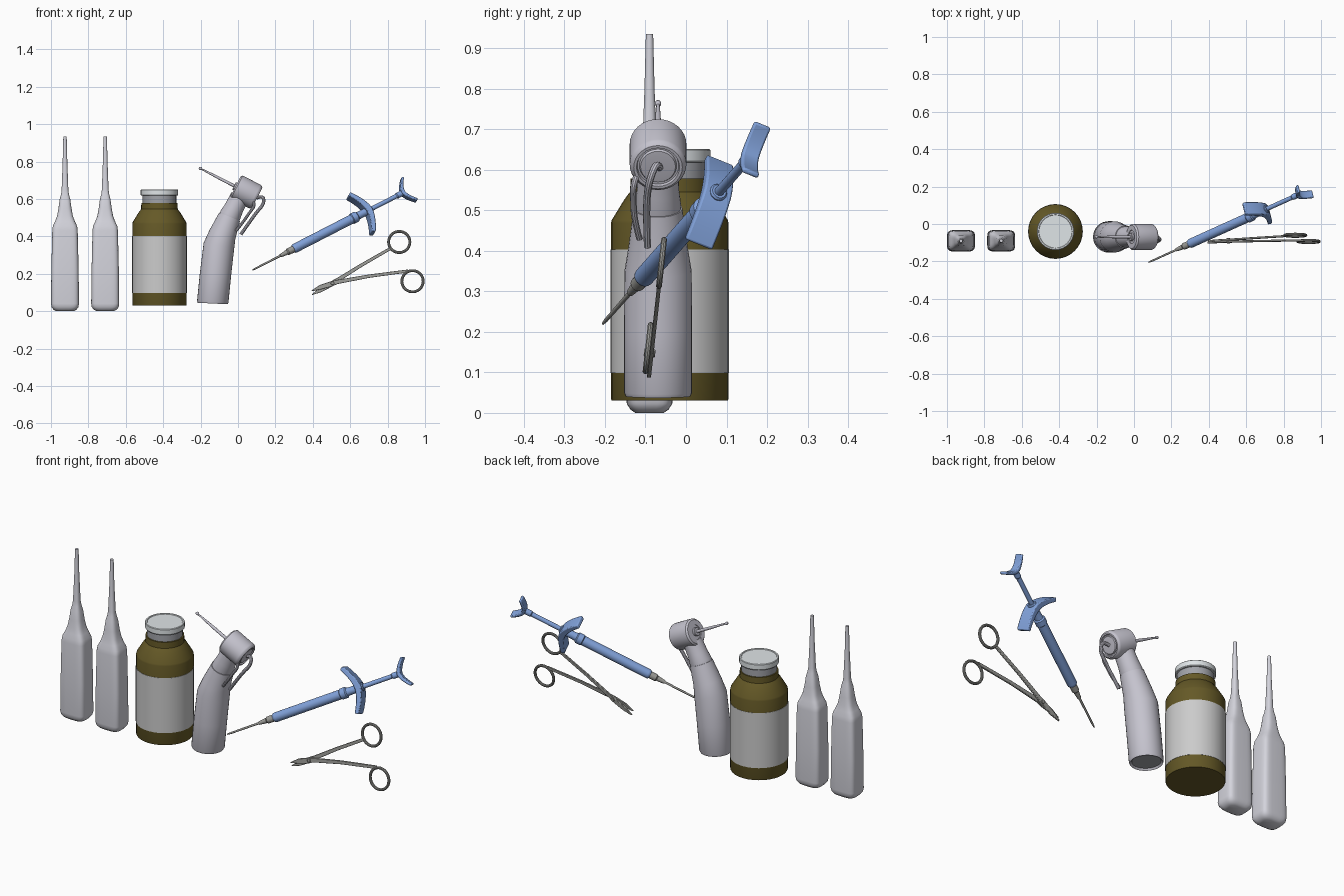
import bpy, bmesh, math
from mathutils import Vector as V

if "Cube" in bpy.data.objects:
    bpy.data.objects.remove(bpy.data.objects["Cube"])


def material(name, rgb):
    m = bpy.data.materials.new(name)
    m.diffuse_color = (*rgb, 1)
    m.use_nodes = True
    m.node_tree.nodes["Principled BSDF"].inputs["Base Color"].default_value = m.diffuse_color
    return m


PLASTIC = material("pale_plastic", (0.66, 0.66, 0.72))
SHELL = material("pale_shell", (0.56, 0.55, 0.62))
OLIVE = material("olive_glass", (0.13, 0.10, 0.02))
LABEL = material("label_grey", (0.52, 0.52, 0.51))
BAND = material("band_grey", (0.36, 0.37, 0.40))
LID = material("lid_white", (0.74, 0.78, 0.80))
BLUE = material("blue_metal", (0.22, 0.36, 0.70))
STEEL = material("steel", (0.32, 0.32, 0.30))


def finish(ob, mat, angle=35):
    bpy.ops.object.select_all(action='DESELECT')
    ob.select_set(True)
    bpy.context.view_layer.objects.active = ob
    ob.data.materials.append(mat)
    bpy.ops.object.shade_smooth_by_angle(angle=math.radians(angle))
    return ob


def loft(name, rings, mat, bevel=0, angle=35):
    """Skin a list of equal-sized point rings and cap both ends."""
    bm = bmesh.new()
    loops = [[bm.verts.new(p) for p in r] for r in rings]
    n = len(loops[0])
    for a, b in zip(loops, loops[1:]):
        for i in range(n):
            j = (i + 1) % n
            bm.faces.new((a[i], a[j], b[j], b[i]))
    bm.faces.new(loops[0][::-1])
    bm.faces.new(loops[-1])
    bmesh.ops.recalc_face_normals(bm, faces=bm.faces)
    me = bpy.data.meshes.new(name)
    bm.to_mesh(me)
    bm.free()
    ob = bpy.data.objects.new(name, me)
    bpy.context.collection.objects.link(ob)
    if bevel:
        mod = ob.modifiers.new("bevel", 'BEVEL')
        mod.width, mod.segments = bevel, 2
    return finish(ob, mat, angle)


def circle(c, axis, r, n):
    axis = V(axis).normalized()
    ref = V((1, 0, 0)) if abs(axis.y) > 0.9 else V((0, 1, 0))
    u = axis.cross(ref).normalized()
    v = axis.cross(u)
    return [V(c) + r * (math.cos(t) * u + math.sin(t) * v)
            for t in (2 * math.pi * i / n for i in range(n))]


def lathe(name, profile, mat, origin, axis=(0, 0, 1), n=32):
    """profile: (radius, distance along axis) pairs."""
    axis = V(axis).normalized()
    return loft(name, [circle(V(origin) + axis * d, axis, r, n) for r, d in profile], mat)


def pipe(name, pts, r, mat):
    cu = bpy.data.curves.new(name, 'CURVE')
    cu.dimensions = '3D'
    cu.bevel_depth, cu.bevel_resolution, cu.use_fill_caps = r, 3, True
    sp = cu.splines.new('NURBS')
    sp.points.add(len(pts) - 1)
    for p, co in zip(sp.points, pts):
        p.co = (*co, 1)
    sp.use_endpoint_u, sp.order_u, sp.resolution_u = True, 3, 6
    ob = bpy.data.objects.new(name, cu)
    bpy.context.collection.objects.link(ob)
    bpy.ops.object.select_all(action='DESELECT')
    ob.select_set(True)
    bpy.context.view_layer.objects.active = ob
    bpy.ops.object.convert(target='MESH')
    return finish(bpy.context.object, mat)


# squeeze vials: rounded-rectangle body pinching into a long thin nozzle
def squircle(x, y, z, a, b, p, n=32):
    def f(t):
        return math.copysign(abs(t) ** (2 / p), t)
    return [(x + a * f(math.cos(t)), y + b * f(math.sin(t)), z)
            for t in (2 * math.pi * (i + 0.5) / n for i in range(n))]


vial = [(0.0, .045, .035, 4), (.008, .062, .047, 4), (.022, .072, .056, 4.5),
        (.04, .075, .058, 5), (.22, .073, .057, 5), (.43, .068, .055, 5), (.455, .065, .052, 4.5),
        (.48, .053, .045, 4), (.51, .042, .039, 3.5), (.55, .035, .034, 3), (.60, .028, .028, 3),
        (.625, .021, .021, 3), (.65, .018, .018, 2.5), (.80, .0125, .0125, 2), (.935, .009, .009, 2)]
for i, x in enumerate((-.925, -.71)):
    loft(f"squeeze_vial_{i + 1}", [squircle(x, -.09, z, a, b, p) for z, a, b, p in vial], PLASTIC)

# medicine bottle
B = (-.42, -.04, 0)
lathe("bottle_glass", [(.143, .03), (.145, .034), (.145, .468), (.143, .476), (.113, .525),
                       (.106, .535), (.098, .545), (.097, .578)], OLIVE, B)
lathe("bottle_label", [(.1465, .098), (.1465, .403)], LABEL, B)
lathe("cap_band", [(.09, .572), (.09, .62)], BAND, B)
lathe("cap_top", [(.097, .618), (.1, .622), (.1, .648), (.097, .651), (.09, .651), (.088, .648)], LID, B)

# handpiece: bent tapering grip
HY = -.069
grip = [(-.136, .055, .07), (-.137, .046, .074), (-.136, .041, .08), (-.135, .05, .084),
        (-.12, .2, .084), (-.102, .35, .083), (-.083, .41, .073), (-.045, .505, .06)]
lean = [(.05, 1)] * 4 + [(.06, 1), (.2, 1), (.36, 1), (.4, 1)]
loft("handpiece_grip", [circle((x, HY, z), (d[0], 0, d[1]), r, 32)
                        for (x, z, r), d in zip(grip, lean)], SHELL)
lathe("handpiece_neck", [(.056, -.005), (.057, .01), (.052, .05), (.05, .12)], SHELL,
      (-.045, HY, .505), (.45, 0, .89))
lathe("grip_base_plate", [(.071, 0), (.071, .005)], BAND, (-.136, HY, .05), (.05, 0, 1))
# handpiece head and burr
H, HA = (.045, HY, .636), (.89, 0, -.46)
lathe("handpiece_head", [(.02, -.074), (.022, -.072), (.022, -.062), (.036, -.062), (.036, -.066),
                         (.062, -.066), (.07, -.058), (.07, .05), (.067, .058), (.06, .065),
                         (.053, .065), (.051, .057), (.046, .057), (.043, .063), (.03, .064)], SHELL, H, HA)
lathe("burr", [(.003, -.286), (.007, -.282), (.008, -.277), (.007, -.271), (.004, -.267),
               (.005, -.25), (.008, -.16), (.008, -.06)], SHELL, H, HA, 16)
# spray tubes curving from the head to the neck
pipe("spray_tube_1", [(.10, -.065, .605), (.135, -.072, .62), (.14, -.09, .575), (.10, -.097, .53),
                      (.05, -.097, .46), (.015, -.095, .41)], .009, SHELL)
pipe("spray_tube_2", [(.075, -.115, .60), (.095, -.13, .57), (.06, -.13, .525), (.03, -.128, .48),
                      (-.01, -.115, .43)], .008, SHELL)

# syringe along a slanted axis
S, A = V((.078, -.205, .22)), V((.825, .373, .424)).normalized()
W = V((.533, -.205, -.82)).normalized()
D = A.cross(W).normalized()
lathe("needle", [(.003, 0), (.005, .02), (.006, .2)], STEEL, S, A, 12)
lathe("needle_hub", [(.009, .18), (.013, .215), (.013, .222), (.018, .228), (.019, .275)], STEEL, S, A, 20)
lathe("syringe_barrel", [(.019, .262), (.024, .268), (.025, .275), (.025, .64), (.029, .644),
                         (.029, .672), (.022, .678), (.02, .70), (.022, .765), (.018, .77)], BLUE, S, A, 24)
lathe("plunger_rod", [(.012, .74), (.012, .93), (.016, .935), (.016, .975)], BLUE, S, A, 20)


def wing_plate(name, at, half, sag, width, thick):
    rings = []
    for i in range(13):
        u = i / 6 - 1
        c = S + A * (at - sag * abs(u) ** 1.6) + W * (u * half)
        nrm = (A + W * (1.6 * sag / half * math.copysign(abs(u) ** .6, u))).normalized()
        t = thick * (1 - .35 * abs(u))
        rings.append([c + nrm * (sx * t / 2) + D * (sy * width / 2)
                      for sx, sy in ((-1, -1), (1, -1), (1, 1), (-1, 1))])
    return loft(name, rings, BLUE, .005)


wing_plate("finger_grip", .748, .122, .05, .072, .034)
wing_plate("thumb_rest", .972, .073, -.045, .044, .02)


# scissors lying in a slightly tipped vertical plane
def on_plane(x, z, off=0):
    return V((x, -.095 + .11 * (z - .1) + off, z))


def scissor_half(tag, pts, ring, off):
    path = V(pts[-1][:2]) - V(pts[0][:2])
    nx, nz = -path.y / path.length, path.x / path.length
    rings = []
    for x, z, w in pts:
        rings.append([on_plane(x + s * nx * w, z + s * nz * w, off + o)
                      for s, o in ((-1, -.005), (1, -.005), (1, .005), (-1, .005))])
    loft("scissor_arm_" + tag, rings, STEEL, .002)
    q = V((0, 1, -.11)).to_track_quat('Z', 'Y')
    bpy.ops.mesh.primitive_torus_add(major_segments=40, minor_segments=10, major_radius=.057,
                                     minor_radius=.0075, location=on_plane(*ring, off),
                                     rotation=q.to_euler())
    ob = bpy.context.object
    ob.name = "finger_ring_" + tag
    finish(ob, STEEL)


scissor_half("upper", [(.395, .088, .002), (.44, .112, .012), (.50, .146, .014), (.53, .165, .011),
                       (.66, .246, .009), (.82, .338, .008)], (.862, .37), .005)
scissor_half("lower", [(.393, .108, .002), (.44, .128, .012), (.50, .146, .014), (.53, .156, .011),
                       (.70, .187, .009), (.91, .215, .008)], (.933, .16), -.005)
lathe("scissor_pivot", [(.008, -.014), (.01, -.012), (.01, .012), (.008, .014)], STEEL,
      on_plane(.505, .148), (0, 1, -.11), 16)
